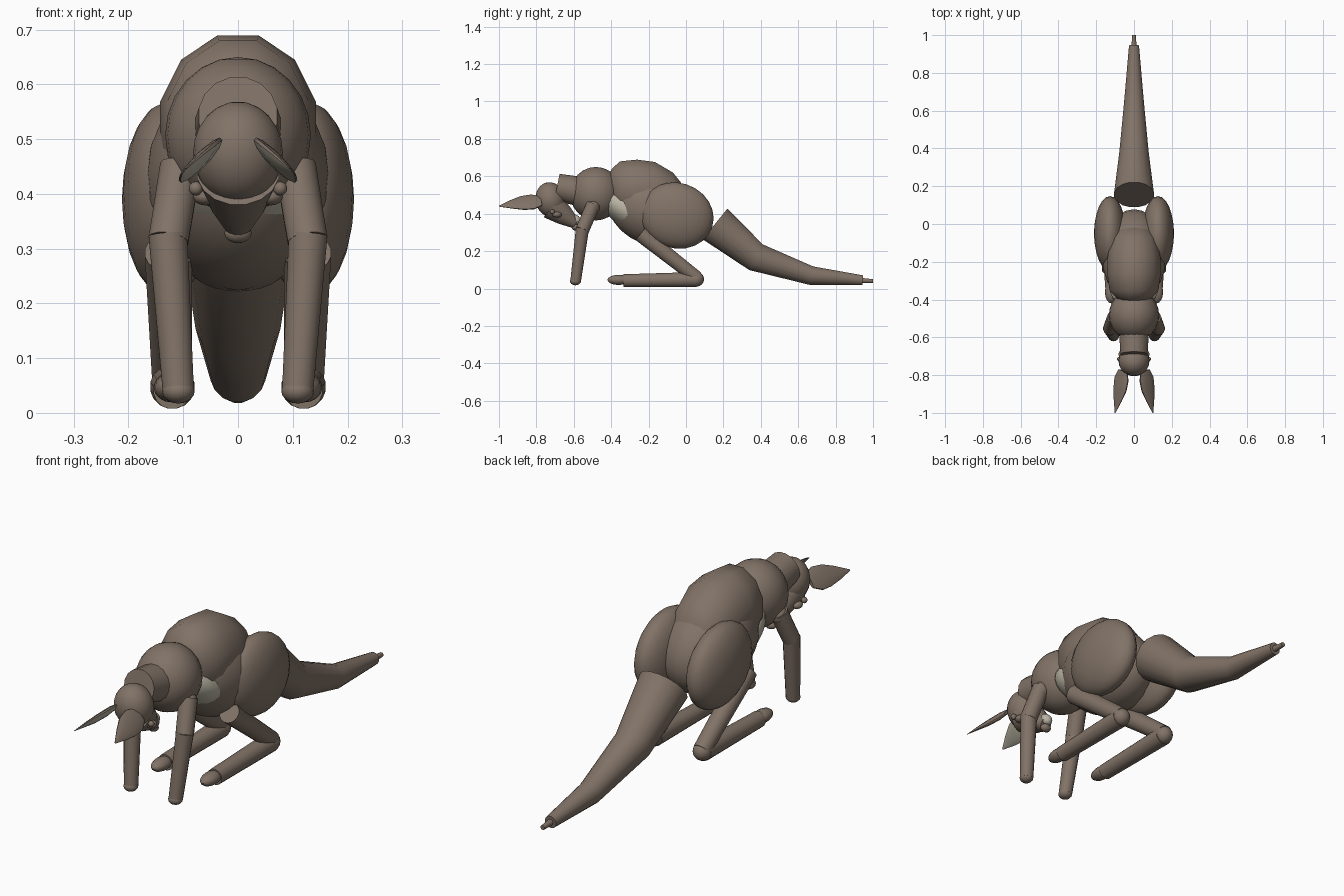
import bpy, bmesh, math
from mathutils import Vector, Matrix

if "Cube" in bpy.data.objects:
    bpy.data.objects.remove(bpy.data.objects["Cube"])


def material(name, rgb):
    m = bpy.data.materials.new(name)
    m.diffuse_color = (*rgb, 1)
    m.use_nodes = True
    m.node_tree.nodes["Principled BSDF"].inputs["Base Color"].default_value = m.diffuse_color
    return m


FUR = material("brown fur", (0.22, 0.17, 0.135))
PALE = material("pale grey fur", (0.48, 0.45, 0.36))


def finish(bm, name, mat=FUR, angle=40):
    bmesh.ops.recalc_face_normals(bm, faces=bm.faces)
    me = bpy.data.meshes.new(name)
    bm.to_mesh(me)
    bm.free()
    ob = bpy.data.objects.new(name, me)
    bpy.context.collection.objects.link(ob)
    me.materials.append(mat)
    bpy.ops.object.select_all(action='DESELECT')
    bpy.context.view_layer.objects.active = ob
    ob.select_set(True)
    bpy.ops.object.shade_smooth_by_angle(angle=math.radians(angle))
    return ob


def blob(name, loc, size, tilt=0, mat=FUR, seg=24):
    """Ellipsoid; a positive tilt lowers the front end."""
    bm = bmesh.new()
    bmesh.ops.create_uvsphere(bm, u_segments=seg, v_segments=seg // 2, radius=1)
    bm.transform(Matrix.Translation(loc) @ Matrix.Rotation(math.radians(tilt), 4, 'X')
                 @ Matrix.Diagonal((*size, 1)))
    return finish(bm, name, mat)


def tube(name, path, n=16, side=(1, 0, 0), flat=1.0, mat=FUR, angle=40):
    """Capped round loft through (x, y, z, radius) stations."""
    bm = bmesh.new()
    pts = [Vector(p[:3]) for p in path]
    rings = []
    for i, p in enumerate(path):
        t = (pts[min(i + 1, len(pts) - 1)] - pts[max(i - 1, 0)]).normalized()
        u = Vector(side)
        u = (u - t * u.dot(t)).normalized()
        v = t.cross(u)
        ring = []
        for k in range(n):
            a = 2 * math.pi * (k + 0.5) / n
            ring.append(bm.verts.new(pts[i] + p[3] * (u * math.cos(a) + v * math.sin(a) * flat)))
        rings.append(ring)
    for a, b in zip(rings, rings[1:]):
        for k in range(n):
            bm.faces.new((a[k], a[(k + 1) % n], b[(k + 1) % n], b[k]))
    bm.faces.new(rings[0])
    bm.faces.new(rings[-1])
    return finish(bm, name, mat, angle)


# Trunk
blob("hips", (0, -0.17, 0.42), (0.17, 0.255, 0.19), -20)
blob("chest", (0, -0.482, 0.507), (0.133, 0.138, 0.143))
blob("belly", (0, -0.31, 0.418), (0.135, 0.175, 0.09), -33, PALE)

# Arched back, twelve sided
bm = bmesh.new()
stations = [(-0.42, 0.54, 0.06), (-0.395, 0.54, 0.105), (-0.353, 0.53, 0.155),
            (-0.262, 0.524, 0.171), (-0.166, 0.515, 0.167), (-0.07, 0.48, 0.145),
            (-0.027, 0.46, 0.11), (0, 0.44, 0.05)]
rings = []
for y, z, r in stations:
    rings.append([bm.verts.new((0.86 * r * math.cos(math.pi * (k + 0.5) / 6), y,
                                z + r * math.sin(math.pi * (k + 0.5) / 6))) for k in range(12)])
for a, b in zip(rings, rings[1:]):
    for k in range(12):
        bm.faces.new((a[k], a[(k + 1) % 12], b[(k + 1) % 12], b[k]))
bm.faces.new(rings[0])
bm.faces.new(rings[-1])
finish(bm, "arched_back", angle=50)

# Tail
tube("tail", [(0, 0.155, 0.345, 0.107), (0, 0.375, 0.167, 0.079),
              (0, 0.67, 0.069, 0.051), (0, 0.945, 0.044, 0.027)])
tube("tail_tip", [(0, 0.94, 0.043, 0.014), (0, 1.0, 0.04, 0.01)], 12)

# Neck and head
tube("neck", [(0, -0.69, 0.543, 0.073), (0, -0.5, 0.505, 0.085)])
blob("head", (0, -0.725, 0.475), (0.082, 0.08, 0.094), 12)
tube("snout", [(0, -0.715, 0.44, 0.076), (0, -0.65, 0.39, 0.055), (0, -0.59, 0.345, 0.027)])
blob("nose", (0, -0.592, 0.328), (0.025, 0.02, 0.018), 0, FUR, 16)
blob("chin", (0, -0.59, 0.368), (0.026, 0.032, 0.025), -40, PALE, 16)

for s, tag in ((1, "right"), (-1, "left")):
    # Eyes and cheeks
    blob("eye_" + tag, (s * 0.077, -0.715, 0.41), (0.013, 0.013, 0.013), 0, FUR, 12)
    blob("cheek_" + tag, (s * 0.06, -0.69, 0.395), (0.022, 0.025, 0.016), 0, FUR, 16)

    # Leaf shaped ear, pale on the inner underside
    ear = tube("ear_" + tag, [(s * 0.06, -0.775, 0.468, 0.034), (s * 0.066, -0.82, 0.463, 0.054),
                              (s * 0.074, -0.875, 0.457, 0.05), (s * 0.086, -0.93, 0.45, 0.032),
                              (s * 0.1, -1.0, 0.44, 0.003)],
               12, (s * 0.69, 0, -0.73), 0.24)
    ear.data.materials.append(PALE)
    inner = Vector((-0.73 * s, 0, -0.69))
    for f in ear.data.polygons:
        if f.normal.dot(inner) > 0.6:
            f.material_index = 1

    # Arm and paw
    blob("shoulder_" + tag, (s * 0.105, -0.497, 0.435), (0.037, 0.037, 0.038), 0, FUR, 16)
    tube("upper_arm_" + tag, [(s * 0.105, -0.495, 0.45, 0.038), (s * 0.127, -0.553, 0.315, 0.037)])
    tube("forearm_" + tag, [(s * 0.128, -0.553, 0.325, 0.036), (s * 0.109, -0.59, 0.04, 0.029)])
    blob("paw_" + tag, (s * 0.109, -0.591, 0.04), (0.03, 0.03, 0.023), 0, FUR, 16)

    # Thigh, shank and long foot
    blob("thigh_" + tag, (s * 0.127, -0.05, 0.39), (0.085, 0.2, 0.175), -18)
    tube("shank_" + tag, [(s * 0.127, -0.243, 0.293, 0.044), (s * 0.12, 0.06, 0.055, 0.037)])
    blob("heel_" + tag, (s * 0.12, 0.055, 0.05), (0.04, 0.042, 0.04), 0, FUR, 16)
    tube("foot_" + tag, [(s * 0.12, 0.055, 0.048, 0.041), (s * 0.12, -0.335, 0.042, 0.035)])
    blob("toes_" + tag, (s * 0.12, -0.36, 0.046), (0.034, 0.06, 0.027), 0, FUR, 16)
